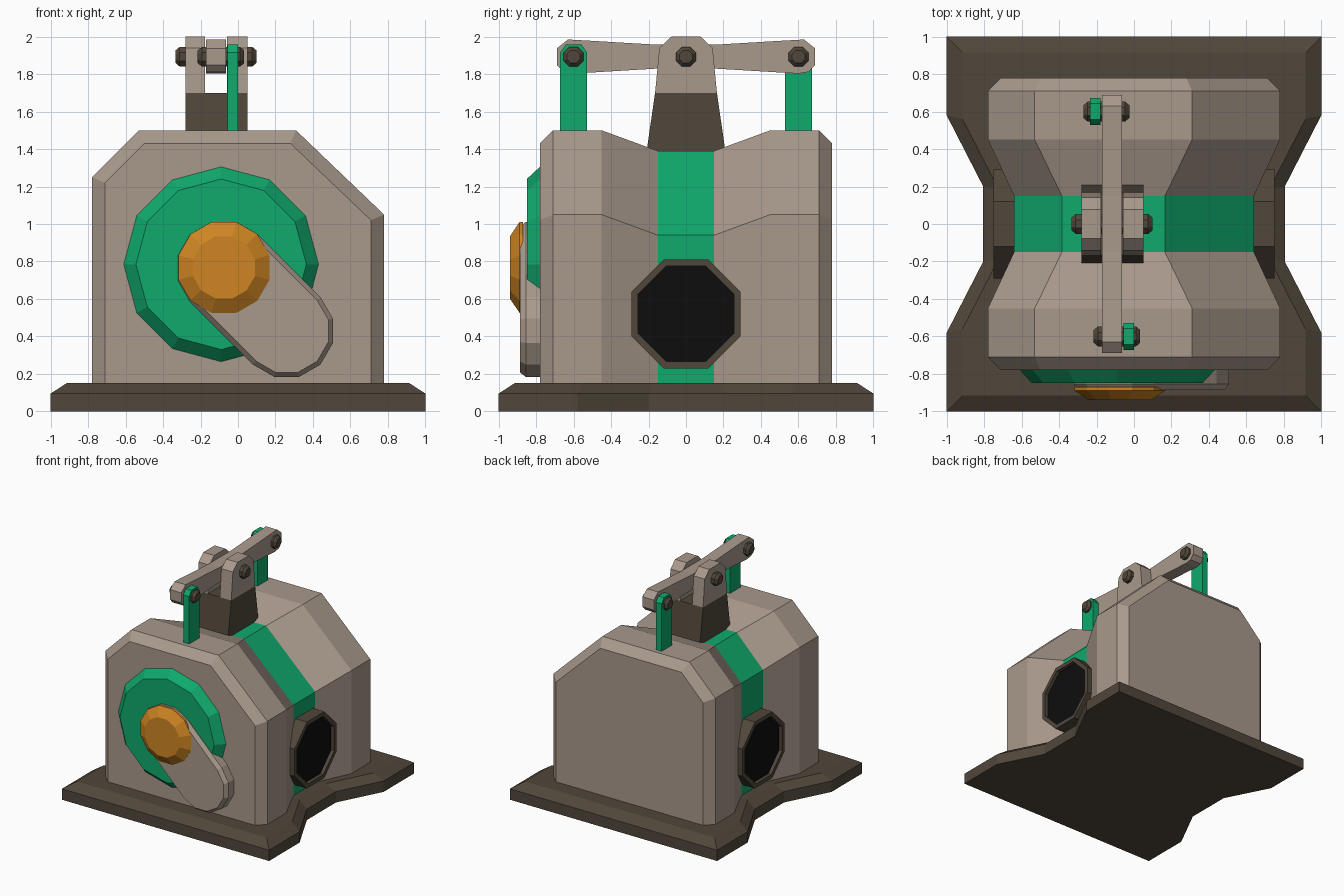
import bpy, bmesh
from math import sin, cos, radians

if "Cube" in bpy.data.objects:
    bpy.data.objects.remove(bpy.data.objects["Cube"])


def material(name, rgb):
    m = bpy.data.materials.new(name)
    m.use_nodes = True
    m.diffuse_color = (*rgb, 1)
    bsdf = m.node_tree.nodes["Principled BSDF"]
    bsdf.inputs["Base Color"].default_value = (*rgb, 1)
    bsdf.inputs["Roughness"].default_value = 0.8
    return m


TAN = material("warm_grey", (0.395, 0.32, 0.262))
DARK = material("dark_brown", (0.082, 0.063, 0.043))
GREEN = material("green", (0.005, 0.40, 0.15))
ORANGE = material("orange", (0.62, 0.235, 0.016))
BLACK = material("black", (0.004, 0.004, 0.004))


def loft(name, rings, *mats, rule=None):
    """Skin a list of equal-length point rings and cap both ends."""
    bm = bmesh.new()
    rows = [[bm.verts.new(p) for p in ring] for ring in rings]
    n = len(rows[0])
    for a, b in zip(rows, rows[1:]):
        for i in range(n):
            j = (i + 1) % n
            bm.faces.new((a[i], a[j], b[j], b[i]))
    bm.faces.new(rows[0][::-1])
    bm.faces.new(rows[-1])
    bmesh.ops.recalc_face_normals(bm, faces=bm.faces)
    if rule:
        for f in bm.faces:
            f.material_index = rule(f.calc_center_median())
    me = bpy.data.meshes.new(name)
    bm.to_mesh(me)
    bm.free()
    for m in mats:
        me.materials.append(m)
    ob = bpy.data.objects.new(name, me)
    bpy.context.collection.objects.link(ob)
    return ob


def circle(cu, cv, r, n, start=0.0):
    return [(cu + r * cos(radians(start + 360 * i / n)),
             cv + r * sin(radians(start + 360 * i / n))) for i in range(n)]


def at_x(x, pts):
    return [(x, u, v) for u, v in pts]


def at_y(y, pts):
    return [(u, y, v) for u, v in pts]


def at_z(z, pts):
    return [(u, v, z) for u, v in pts]


def mirrored(pts):
    """Append the u-mirrored copy of a half profile in reverse order."""
    return pts + [(-u, v) for u, v in reversed(pts)]


# Base plate with waisted sides and a chamfered rim
def plate(half):
    side = half + [(x, -y) for x, y in reversed(half)]
    return mirrored(side)


foot = plate([(1, -1), (1, -0.58), (0.805, -0.2)])
rim = plate([(0.915, -0.915), (0.915, -0.56), (0.72, -0.18)])
loft("base_plate", [at_z(0, foot), at_z(0.095, foot), at_z(0.15, rim)], DARK)

# Body: lopsided gable section pinched in the middle, with a green waist band
full = [(-0.78, 0.13), (-0.78, 1.25), (-0.53, 1.5), (0.31, 1.5), (0.78, 1.05), (0.78, 0.13)]
face = [(-0.71, 0.13), (-0.71, 1.22), (-0.5, 1.43), (0.28, 1.43), (0.71, 1.02), (0.71, 0.13)]
waist = [(-0.64, 0.13), (-0.64, 1.13), (-0.385, 1.39), (0.165, 1.39), (0.64, 0.94), (0.64, 0.13)]
stations = [(-0.78, face), (-0.71, full), (-0.45, full), (-0.15, waist),
            (0.15, waist), (0.45, full), (0.71, full), (0.78, face)]
loft("body", [at_y(y, s) for y, s in stations], TAN, GREEN,
     rule=lambda c: int(abs(c.y) < 0.1))

# Side ports: octagonal rims with a recessed black opening
outer = circle(0, 0.52, 0.314, 8, 22.5)
inner = circle(0, 0.52, 0.276, 8, 22.5)
for side, s in (("left", 1), ("right", -1)):
    loft(f"{side}_port",
         [at_x(s * 0.5, outer), at_x(s * 0.75, outer), at_x(s * 0.75, inner), at_x(s * 0.72, inner)],
         DARK, BLACK,
         rule=lambda c: int(0.71 < abs(c.x) < 0.725 and abs(c.y) < 0.05 and abs(c.z - 0.52) < 0.05))

# Front wheel
loft("wheel", [at_y(-0.77, circle(-0.09, 0.785, 0.52, 12)),
               at_y(-0.78, circle(-0.09, 0.785, 0.52, 12)),
               at_y(-0.85, circle(-0.09, 0.785, 0.455, 12))], GREEN)


# Crank arm: slanted capsule over the wheel
def capsule(r):
    def arc(cx, cz, start):
        return [(cx + r * cos(radians(start - 30 * i)), cz + r * sin(radians(start - 30 * i)))
                for i in range(7)]
    return arc(0.26, 0.43, 45) + arc(-0.075, 0.765, 225)


loft("crank_arm", [at_y(-0.77, capsule(0.255)), at_y(-0.855, capsule(0.255)),
                   at_y(-0.887, capsule(0.23))], TAN)

# Hub knob
loft("hub_knob", [at_y(-0.87, circle(-0.075, 0.768, 0.252, 12, 15)),
                  at_y(-0.888, circle(-0.075, 0.768, 0.252, 12, 15)),
                  at_y(-0.94, circle(-0.075, 0.768, 0.172, 12, 15))], ORANGE)

# Beam support: solid block with two fork prongs
block = mirrored([(0.213, 1.37), (0.165, 1.70)])
loft("support_block", [at_x(-0.28, block), at_x(0.05, block)], DARK)
prong = mirrored([(0.165, 1.70), (0.142, 1.94), (0.078, 2.0)])
for name, x0, x1 in (("right_prong", -0.28, -0.175), ("left_prong", -0.06, 0.05)):
    loft(name, [at_x(x0, prong), at_x(x1, prong)], TAN)

# Rocking beam, thicker at its ends
half_beam = [(0.15, 1.83), (0.6, 1.803), (0.655, 1.812), (0.69, 1.85),
             (0.69, 1.937), (0.63, 1.985), (0.54, 1.98), (0.15, 1.957)]
loft("rocking_beam", [at_x(x, mirrored(half_beam)) for x in (-0.172, -0.064)], TAN)

# Connecting rods with clipped tops
for name, x0, y in (("front_rod", -0.057, -0.6), ("back_rod", -0.236, 0.6)):
    rod = [(y + u, v) for u, v in mirrored([(0.072, 1.4), (0.072, 1.915), (0.042, 1.957)])]
    loft(name, [at_x(x0, rod), at_x(x0 + 0.056, rod)], GREEN)

# Pivot pins with tapered ends
for name, x0, x1, y in (("middle_pin", -0.333, 0.098, 0.0),
                        ("front_pin", -0.215, 0.033, -0.6),
                        ("back_pin", -0.27, -0.025, 0.6)):
    big, small = (circle(y, 1.893, r, 8, 22.5) for r in (0.057, 0.037))
    loft(name, [at_x(x0, small), at_x(x0 + 0.022, big),
                at_x(x1 - 0.022, big), at_x(x1, small)], DARK)
